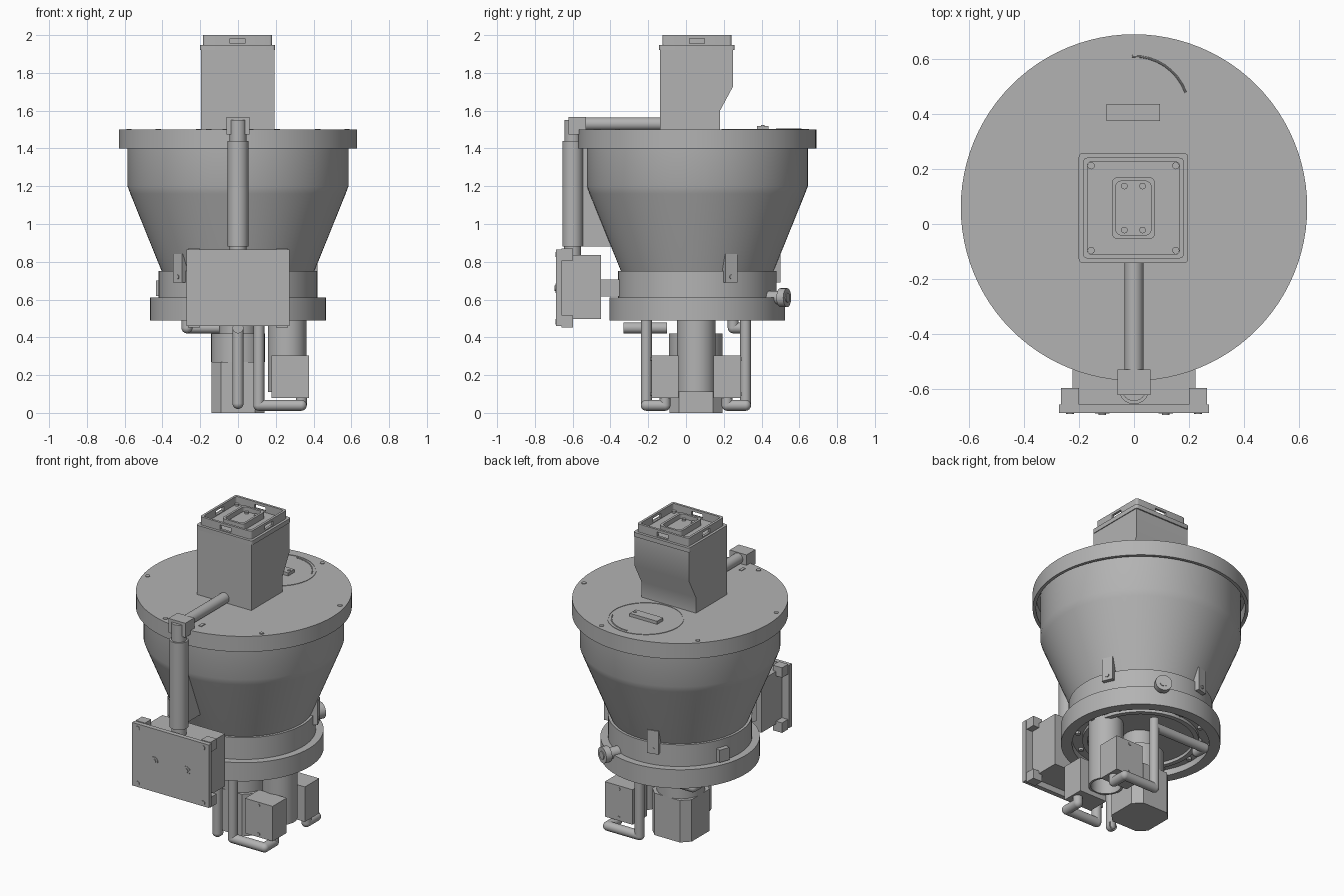
import bpy, bmesh
from math import sin, cos, pi, radians
from mathutils import Vector, Matrix

if "Cube" in bpy.data.objects:
    bpy.data.objects.remove(bpy.data.objects["Cube"])

grey = bpy.data.materials.new("plain grey")
grey.use_nodes = True
GREY = (0.45, 0.45, 0.45, 1)
grey.diffuse_color = GREY
grey.node_tree.nodes["Principled BSDF"].inputs["Base Color"].default_value = GREY

CY = 0.06  # y of the main vertical axis


def finish(name, bm, smooth=True):
    bmesh.ops.recalc_face_normals(bm, faces=bm.faces)
    mesh = bpy.data.meshes.new(name)
    bm.to_mesh(mesh)
    bm.free()
    obj = bpy.data.objects.new(name, mesh)
    bpy.context.collection.objects.link(obj)
    mesh.materials.append(grey)
    if smooth:
        bpy.ops.object.select_all(action="DESELECT")
        obj.select_set(True)
        bpy.context.view_layer.objects.active = obj
        bpy.ops.object.shade_smooth_by_angle(angle=radians(30))
    return obj


def loft(name, rings, closed=False):
    """Skin matching point rings; cap the ends, or join last to first."""
    bm = bmesh.new()
    loops = [[bm.verts.new(p) for p in ring] for ring in rings]
    n = len(loops[0])
    pairs = list(zip(loops, loops[1:])) + ([(loops[-1], loops[0])] if closed else [])
    for a, b in pairs:
        for i in range(n):
            j = (i + 1) % n
            bm.faces.new((a[i], a[j], b[j], b[i]))
    if not closed:
        bm.faces.new(loops[0])
        bm.faces.new(loops[-1])
    return finish(name, bm)


def lathe(name, profile, x=0, y=CY, n=96, closed=False):
    turn = [2 * pi * i / n for i in range(n)]
    return loft(name, [[(x + r * cos(t), y + r * sin(t), z) for t in turn]
                       for r, z in profile], closed)


def rounded(name, profile, x, y, corner, steps):
    """Stack of rounded (or chamfered) rectangles: half x, half y, z."""
    rings = []
    for hx, hy, z in profile:
        ring = []
        for q, (sx, sy) in enumerate([(1, 1), (-1, 1), (-1, -1), (1, -1)]):
            for k in range(steps + 1):
                t = (q + k / steps) * pi / 2
                ring.append((x + sx * (hx - corner) + corner * cos(t),
                             y + sy * (hy - corner) + corner * sin(t), z))
        rings.append(ring)
    return loft(name, rings)


def box(name, x, y, z, angle=None):
    """Box from ranges; with an angle it is turned about the main axis."""
    bm = bmesh.new()
    bmesh.ops.create_cube(bm, size=1)
    for v in bm.verts:
        v.co = [sum(r) / 2 + c * (r[1] - r[0]) for c, r in zip(v.co, (x, y, z))]
        if angle is not None:
            v.co = Matrix.Rotation(radians(angle), 3, "Z") @ v.co + Vector((0, CY, 0))
    return finish(name, bm, False)


def pipe(name, points, r, n=24):
    """Straight tubes along a path with ball joints at the bends."""
    bm = bmesh.new()
    pts = [Vector(p) for p in points]
    for a, b in zip(pts, pts[1:]):
        d = b - a
        m = Matrix.Translation((a + b) / 2) @ d.to_track_quat("Z", "Y").to_matrix().to_4x4()
        bmesh.ops.create_cone(bm, cap_ends=True, segments=n, radius1=r, radius2=r,
                              depth=d.length, matrix=m)
    for p in pts[1:-1]:
        bmesh.ops.create_uvsphere(bm, u_segments=n, v_segments=n // 2, radius=r,
                                  matrix=Matrix.Translation(p))
    return finish(name, bm)


# Hopper, lid and base rings
lathe("hopper", [(0.585, 1.47), (0.585, 1.2), (0.57, 1.16), (0.4, 0.74)])
lathe("lid", [(0.585, 1.48), (0.61, 1.48), (0.61, 1.4), (0.63, 1.4), (0.63, 1.5)])
lathe("base_ring", [(0.42, 0.75), (0.42, 0.61), (0.465, 0.61), (0.465, 0.49),
                    (0.4, 0.49), (0.4, 0.53)])
lathe("base_collar", [(0.34, 0.53), (0.34, 0.51), (0.31, 0.51), (0.31, 0.53)], closed=True)
for i in range(12):
    t = radians(30 * i)
    lathe("base_bolt", [(0.015, 0.53), (0.015, 0.515)], 0.37 * cos(t), CY + 0.37 * sin(t), 12)
for i in range(6):
    t = radians(15 + 60 * i)
    lathe("lid_screw", [(0.014, 1.5), (0.014, 1.504)], 0.597 * cos(t), CY + 0.597 * sin(t), 16)

# Inspection hatch on the lid
lathe("hatch_rim", [(0.223, 1.499), (0.223, 1.503), (0.216, 1.503), (0.216, 1.499)],
      0, 0.41, 64, True)
box("hatch_handle", (-0.1, 0.095), (0.375, 0.437), (1.5, 1.52))
lathe("hatch_handle_pin", [(0.01, 1.52), (0.01, 1.524)], 0.08, 0.406, 16)
arc = [radians(20 + 9 * i) for i in range(9)]
pipe("hatch_arc", [(0.2 * cos(t), 0.41 + 0.2 * sin(t), 1.501) for t in arc], 0.004, 8)
for x in (-0.072, 0.072):
    box("lid_slot", (x - 0.01, x + 0.01), (-0.49, -0.45), (1.5, 1.504))

# Inlet duct with its sloped back
duct = [(-0.138, 1.495), (0.18, 1.495), (0.18, 1.6), (0.25, 1.73), (0.25, 1.93), (-0.138, 1.93)]
loft("inlet_duct", [[(x, y, z) for y, z in duct] for x in (-0.197, 0.192)])
IX, IY = -0.002, 0.058
frame = rounded("inlet_frame", [(0.199, 0.2, 1.92), (0.199, 0.2, 1.948), (0.183, 0.183, 1.948),
                                (0.183, 0.183, 2.0), (0.168, 0.168, 2.0),
                                (0.168, 0.168, 1.95)], IX, IY, 0.015, 4)
for k, (hx, hy) in enumerate([(0.04, 0.3), (0.3, 0.04)]):
    cutter = box("slot_cutter", (IX - hx, IX + hx), (IY - hy, IY + hy), (1.955, 1.983))
    cutter.hide_render = True
    cutter.hide_viewport = True
    cut = frame.modifiers.new("slot", "BOOLEAN")
    cut.operation = "DIFFERENCE"
    cut.solver = "EXACT"
    cut.object = cutter
rounded("inlet_socket", [(0.078, 0.112, 1.945), (0.078, 0.112, 1.99), (0.064, 0.098, 1.99),
                         (0.064, 0.098, 1.96)], IX, IY, 0.02, 4)
for sx in (-1, 1):
    for sy in (-1, 1):
        lathe("inlet_bolt", [(0.013, 1.945), (0.013, 1.96)], IX + sx * 0.154, IY + sy * 0.154, 16)
        lathe("socket_pin", [(0.012, 1.955), (0.012, 1.97)], IX + sx * 0.033, IY + sy * 0.08, 16)

# Cable pipe from the duct down to the control box
pipe("top_pipe", [(0, -0.13, 1.53), (0, -0.54, 1.53)], 0.034)
box("elbow_block", (-0.06, 0.06), (-0.622, -0.53), (1.475, 1.567))
pipe("elbow_outlet", [(0, -0.6, 1.43), (0, -0.6, 1.55)], 0.044)
pipe("riser_pipe", [(0, -0.6, 0.88), (0, -0.6, 1.44)], 0.055, 32)
pipe("riser_inner_pipe", [(0, -0.6, 0.82), (0, -0.6, 0.9)], 0.045)
gusset = [(-0.57, 0.88), (-0.57, 1.4), (-0.5, 1.4), (-0.5, 1.18), (-0.37, 0.88)]
loft("riser_gusset", [[(x, y, z) for y, z in gusset] for x in (-0.01, 0.01)])

# Control box
box("control_panel", (-0.273, 0.273), (-0.687, -0.657), (0.46, 0.865))
box("control_box", (-0.223, 0.223), (-0.657, -0.45), (0.497, 0.835))
box("control_box_arm", (-0.08, 0.08), (-0.46, -0.345), (0.615, 0.705))
for sx in (-1, 1):
    x = sx * 0.233
    for z in (0.483, 0.838):
        box("panel_corner", (x - 0.033, x + 0.033), (-0.66, -0.597), (z - 0.032, z + 0.032))
        pipe("panel_screw", [(x, -0.68, z), (x, -0.691, z)], 0.014, 16)
    pipe("panel_button_ring", [(sx * 0.115, -0.68, 0.66), (sx * 0.115, -0.69, 0.66)], 0.026)
    pipe("panel_button", [(sx * 0.115, -0.68, 0.66), (sx * 0.115, -0.695, 0.66)], 0.014)

# Clips, side fitting and latch around the base
for a in (24, 104, 224):
    box("clip", (0.39, 0.445), (-0.035, 0.035), (0.69, 0.84), a)
    d = Vector((cos(radians(a)), sin(radians(a)), 0))
    p = Vector((0, CY, 0.72))
    pipe("clip_pin", [p + d * 0.44, p + d * 0.45], 0.012, 16)
box("latch", (0.4, 0.45), (-0.035, 0.035), (0.62, 0.7), 160)
d = Vector((cos(radians(65)), sin(radians(65)), 0))
p = Vector((0, CY, 0.61))
pipe("fitting_neck", [p + d * 0.4, p + d * 0.5], 0.035)
pipe("fitting_nut", [p + d * 0.485, p + d * 0.525], 0.05)
pipe("fitting_bore", [p + d * 0.5, p + d * 0.53], 0.025)

# Drive motor and outlet tube
rounded("motor", [(0.14, 0.14, 0), (0.14, 0.14, 0.27)], 0, CY - 0.008, 0.05, 1)
lathe("motor_neck", [(0.142, 0.27), (0.142, 0.42), (0.1, 0.42), (0.1, 0.53)], y=CY - 0.008, n=48)
lathe("outlet_tube", [(0.102, 0.53), (0.102, 0.11), (0.088, 0.11), (0.088, 0.3)], 0.26, 0.055, 48)

# Valve boxes and their air pipes, one set on each side of the tube
for y0, y1, py in ((-0.183, -0.04, -0.21), (0.145, 0.29, 0.315)):
    box("valve_box", (0.178, 0.375), (y0, y1), (0.08, 0.305))
    my = (y0 + y1) / 2
    path = [(0.11, py, 0.5), (0.11, py, 0.04), (0.335, py, 0.04), (0.335, my, 0.04),
            (0.335, my, 0.09)]
    pipe("valve_pipe", path, 0.029)
    for z in (0.1, 0.285):
        e = y0 if py < 0 else y1
        pipe("valve_screw", [(0.275, e - 0.004, z), (0.275, e + 0.004, z)], 0.01, 12)
pipe("back_air_pipe", [(0.11, 0.315, 0.45), (-0.27, 0.315, 0.45), (-0.27, 0.25, 0.45),
                       (-0.27, 0.25, 0.53)], 0.029)
pipe("front_air_pipe", [(0, -0.1, 0.45), (0, -0.33, 0.45)], 0.029)
pipe("front_drop_pipe", [(0, -0.21, 0.45), (0, -0.21, 0.05), (0, -0.19, 0.05)], 0.029)
